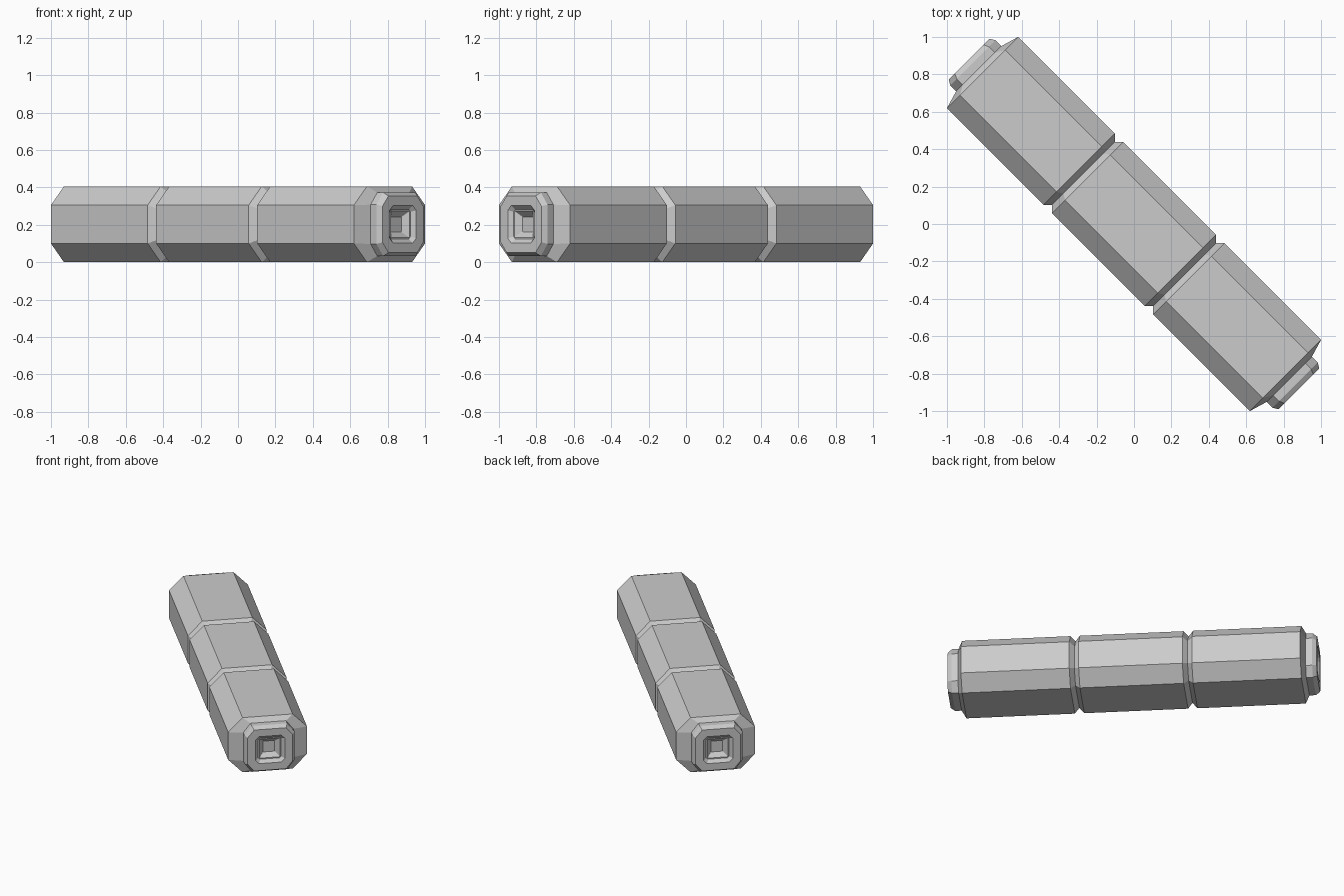
import bpy, bmesh, math
from mathutils import Matrix

if "Cube" in bpy.data.objects:
    bpy.data.objects.remove(bpy.data.objects["Cube"])

H = 0.2025  # height of the long axis

def octagon(w, h, cv, cz):
    # half width, half height, chamfer sizes across and up
    return [(w, h - cz), (w - cv, h), (-w + cv, h), (-w, h - cz),
            (-w, -h + cz), (-w + cv, -h), (w - cv, -h), (w, -h + cz)]

def loft(name, stations):
    # skin octagon rings placed along the axis, closing both ends
    bm = bmesh.new()
    rings = [[bm.verts.new((u, v, z)) for v, z in octagon(*o)] for u, *o in stations]
    for a, b in zip(rings, rings[1:]):
        for i in range(8):
            j = (i + 1) % 8
            bm.faces.new((a[i], a[j], b[j], b[i]))
    bm.faces.new(rings[0])
    bm.faces.new(rings[-1])
    bmesh.ops.recalc_face_normals(bm, faces=bm.faces)
    # lay the long axis along the ground diagonal
    bm.transform(Matrix.Translation((0, 0, H)) @ Matrix.Rotation(-math.pi / 4, 4, 'Z'))
    me = bpy.data.meshes.new(name)
    bm.to_mesh(me)
    bm.free()
    ob = bpy.data.objects.new(name, me)
    bpy.context.collection.objects.link(ob)
    return ob

full = (0.269, H, 0.098, 0.1)
groove = (0.237, H - 0.032, 0.085, 0.085)
neck = (0.171, 0.17, 0.05, 0.065)
face = (0.154, 0.152, 0.045, 0.055)
L, G, D = 1.1455, 0.382, 0.032

# ringed body with two V grooves
body = [(-1.174, *neck), (-L, *full)]
for g in (-G, G):
    body += [(g - D, *full), (g, *groove), (g + D, *full)]
body += [(L, *full), (1.174, *neck)]
loft("body", body)

# end caps with a stepped square recess
for side, s in (("left", -1), ("right", 1)):
    loft(side + "_end_cap", [(s * u, *o) for u, o in (
        (1.174, neck), (1.218, neck), (1.247, face),
        (1.247, (0.10, 0.10, 0.025, 0.025)),
        (1.225, (0.078, 0.078, 0.012, 0.012)),
        (1.225, (0.07, 0.07, 0.002, 0.002)),
        (1.195, (0.04, 0.04, 0.002, 0.002)))])
